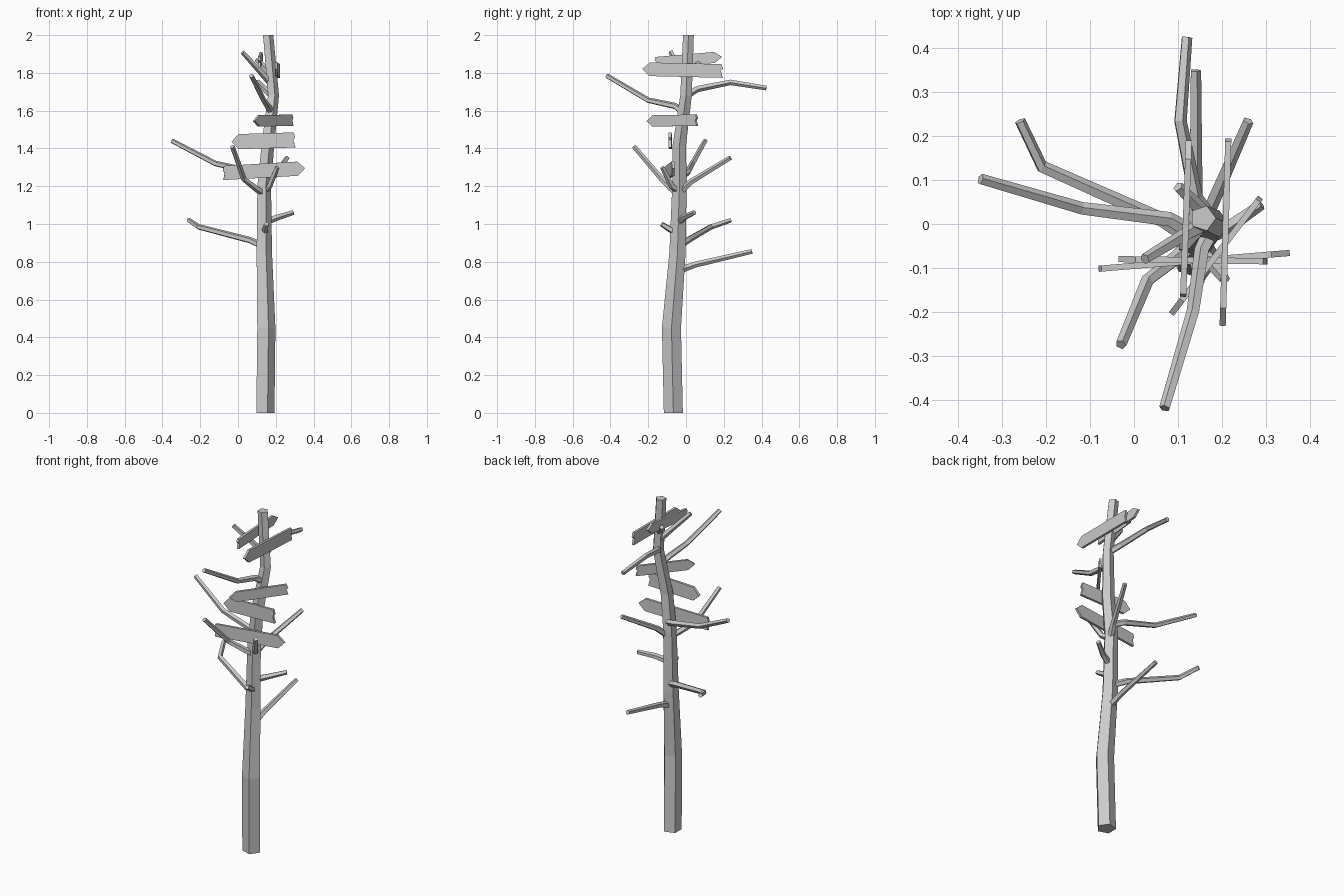
import bpy
import bmesh
from math import cos, sin, tau
from mathutils import Vector

if "Cube" in bpy.data.objects:
    bpy.data.objects.remove(bpy.data.objects["Cube"])

# One plain grey for everything
grey = bpy.data.materials.new("weathered_grey")
grey.use_nodes = True
colour = (0.6, 0.6, 0.6, 1)
grey.diffuse_color = colour
grey.node_tree.nodes["Principled BSDF"].inputs["Base Color"].default_value = colour


def finish(bm, name):
    bmesh.ops.recalc_face_normals(bm, faces=bm.faces)
    mesh = bpy.data.meshes.new(name)
    bm.to_mesh(mesh)
    bm.free()
    mesh.materials.append(grey)
    obj = bpy.data.objects.new(name, mesh)
    bpy.context.collection.objects.link(obj)
    return obj


def limb(name, points, radii, sides=5):
    """Faceted tapering tube through the points."""
    pts = [Vector(p) for p in points]
    bm = bmesh.new()
    rings = []
    side = None
    for i, p in enumerate(pts):
        along = (pts[min(i + 1, len(pts) - 1)] - pts[max(i - 1, 0)]).normalized()
        if i in (0, len(pts) - 1) and name == "trunk":
            along = Vector((0, 0, 1))
        if side is None:
            side = Vector((1, 0, 0)) if abs(along.z) > 0.9 else along.cross(Vector((0, 0, 1)))
        side = (side - along * side.dot(along)).normalized()
        other = along.cross(side)
        rings.append([bm.verts.new(p + radii[i] * (side * cos(tau * k / sides) + other * sin(tau * k / sides)))
                      for k in range(sides)])
    for low, high in zip(rings, rings[1:]):
        for k in range(sides):
            n = (k + 1) % sides
            bm.faces.new((low[k], low[n], high[n], high[k]))
    bm.faces.new(rings[0][::-1])
    bm.faces.new(rings[-1])
    return finish(bm, name)


def sign(name, tail, tip, height, thick=0.014):
    """Arrow board with a notched tail, standing upright between two points."""
    tail, tip = Vector(tail), Vector(tip)
    along = tip - tail
    length = along.length
    along.normalize()
    out = along.cross(Vector((0, 0, 1))).normalized()
    up = out.cross(along)
    h = height / 2
    profile = [(0, -h), (length - 0.04, -h), (length, 0), (length - 0.04, h),
               (0.008, h), (0, h * 0.35), (0.01, 0)]
    bm = bmesh.new()
    face = bm.faces.new([bm.verts.new(tail + along * a + up * b - out * thick / 2) for a, b in profile])
    extruded = bmesh.ops.extrude_face_region(bm, geom=[face])["geom"]
    bmesh.ops.translate(bm, vec=out * thick,
                        verts=[g for g in extruded if isinstance(g, bmesh.types.BMVert)])
    return finish(bm, name)


# Trunk
limb("trunk",
     [(0.14, -0.067, 0), (0.145, -0.077, 0.45), (0.135, -0.045, 0.85), (0.135, -0.035, 1.2),
      (0.155, -0.035, 1.42), (0.185, 0, 1.68), (0.157, 0.013, 2)],
     [0.053, 0.053, 0.045, 0.04, 0.037, 0.032, 0.03])

# Branches, from root to tip
branches = {
    "low_back_branch": [(0.14, -0.05, 0.75), (0.14, 0.05, 0.785), (0.14, 0.35, 0.855)],
    "low_right_branch": [(0.14, -0.04, 0.88), (0.06, 0.01, 0.915), (-0.21, 0.13, 0.985), (-0.26, 0.235, 1.02)],
    "front_stub": [(0.14, -0.04, 0.95), (0.145, -0.09, 0.975), (0.15, -0.13, 1.0)],
    "left_twig": [(0.14, -0.04, 1.01), (0.21, -0.01, 1.035), (0.29, 0.045, 1.06)],
    "front_twig": [(0.14, -0.03, 1.17), (0.165, -0.075, 1.2), (0.207, -0.125, 1.3)],
    "front_right_branch": [(0.14, -0.04, 1.16), (0.1, -0.075, 1.185), (0.03, -0.13, 1.24), (-0.03, -0.275, 1.41)],
    "back_left_branch": [(0.14, -0.03, 1.17), (0.17, 0.03, 1.225), (0.26, 0.235, 1.35)],
    "right_branch": [(0.15, -0.03, 1.25), (0.08, 0.01, 1.275), (-0.12, 0.035, 1.32), (-0.35, 0.102, 1.44)],
    "high_front_branch": [(0.18, -0.01, 1.59), (0.155, -0.06, 1.625), (0.135, -0.2, 1.655), (0.07, -0.42, 1.785)],
    "high_back_branch": [(0.18, 0, 1.68), (0.14, 0.06, 1.715), (0.105, 0.235, 1.75), (0.12, 0.425, 1.72)],
    "high_right_branch": [(0.18, 0.01, 1.74), (0.125, -0.02, 1.8), (0.025, -0.08, 1.91)],
    "top_stub": [(0.17, 0.01, 1.8), (0.14, 0.045, 1.83), (0.1, 0.085, 1.87)],
}
for name, path in branches.items():
    last = len(path) - 1
    limb(name, path, [0.02 - 0.007 * i / last for i in range(last + 1)])

# Direction boards, from tail to tip
sign("lowest_sign", (-0.08, -0.102, 1.27), (0.355, -0.066, 1.295), 0.075)
sign("second_sign", (0.303, -0.085, 1.445), (-0.035, -0.08, 1.435), 0.08)
sign("middle_sign", (0.288, 0.06, 1.55), (0.085, -0.205, 1.545), 0.06)
sign("upper_sign", (0.215, 0.195, 1.81), (0.202, -0.232, 1.82), 0.072)
sign("top_sign", (0.112, -0.165, 1.855), (0.125, 0.19, 1.885), 0.058)
